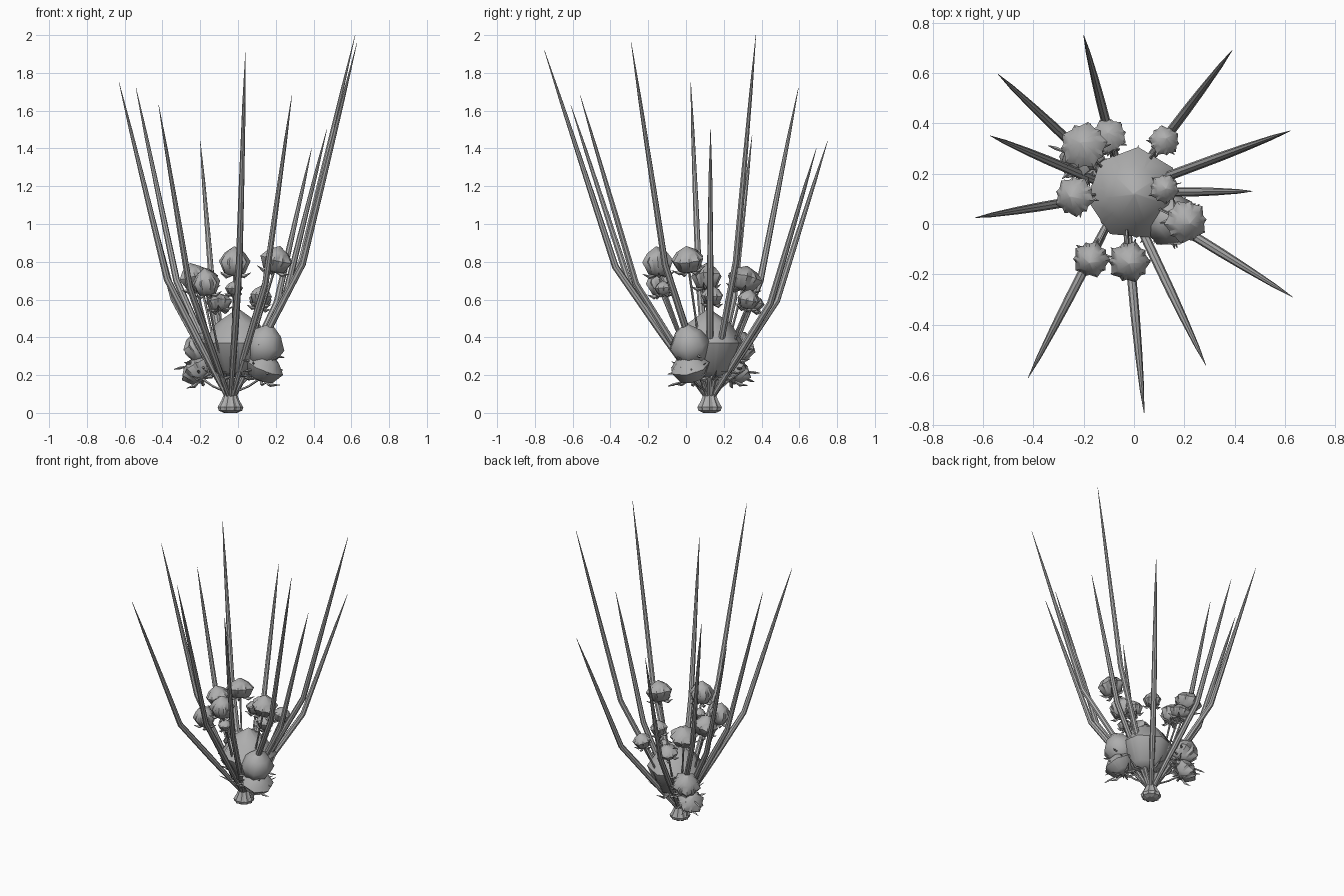
import bpy, bmesh, math, random
from mathutils import Vector, Matrix

random.seed(4)
if "Cube" in bpy.data.objects:
    bpy.data.objects.remove(bpy.data.objects["Cube"])

grey = bpy.data.materials.new("plain grey")
grey.use_nodes = True
GREY = (0.42, 0.42, 0.42, 1)
grey.diffuse_color = GREY
grey.node_tree.nodes["Principled BSDF"].inputs["Base Color"].default_value = GREY

TIE = Vector((-0.04, 0.125, 0.1))


def finish(bm, name, angle=40):
    bmesh.ops.recalc_face_normals(bm, faces=bm.faces)
    mesh = bpy.data.meshes.new(name)
    bm.to_mesh(mesh)
    bm.free()
    ob = bpy.data.objects.new(name, mesh)
    bpy.context.collection.objects.link(ob)
    mesh.materials.append(grey)
    bpy.ops.object.select_all(action='DESELECT')
    ob.select_set(True)
    bpy.context.view_layer.objects.active = ob
    bpy.ops.object.shade_smooth_by_angle(angle=math.radians(angle))
    return ob


def skin(bm, rings):
    """Join equal rings of points into a closed skin."""
    loops = [[bm.verts.new(p) for p in ring] for ring in rings]
    n = len(loops[0])
    for a, b in zip(loops, loops[1:]):
        for i in range(n):
            j = (i + 1) % n
            bm.faces.new((a[i], a[j], b[j], b[i]))
    bm.faces.new(loops[0])
    bm.faces.new(loops[-1])


def tube(bm, path, radii, sides=6):
    rings = []
    for k, p in enumerate(path):
        d = path[min(k + 1, len(path) - 1)] - path[max(k - 1, 0)]
        q = d.to_track_quat('Z', 'Y')
        rings.append([p + q @ Vector((math.cos(t) * radii[k], math.sin(t) * radii[k], 0))
                      for t in (math.tau * i / sides for i in range(sides))])
    skin(bm, rings)


def lathe(bm, matrix, profile, sides, flute=0.0, turn=0.0):
    rings = []
    for r, z in profile:
        rings.append([matrix @ Vector((math.cos(t) * r * f, math.sin(t) * r * f, z))
                      for t, f in ((turn + math.tau * i / sides, 1 - flute * (i % 2))
                                   for i in range(sides))])
    skin(bm, rings)


# Fluted foot, the cut stem ends flaring below the tie
bm = bmesh.new()
lathe(bm, Matrix.Translation((TIE.x, TIE.y, 0)),
      [(0.035, 0.0), (0.062, 0.012), (0.068, 0.03), (0.048, 0.065),
       (0.034, 0.1), (0.04, 0.13), (0.055, 0.18)], 20, 0.14)
finish(bm, "stem_foot", 25)

# Long bent reeds, each given by its tip
tips = [(-0.2, 0.75, 1.44), (0.39, 0.69, 1.4), (0.62, 0.37, 2.0), (0.47, 0.13, 1.5),
        (0.63, -0.29, 1.96), (0.285, -0.56, 1.68), (0.04, -0.75, 1.92),
        (-0.42, -0.61, 1.63), (-0.63, 0.025, 1.75), (-0.57, 0.35, 1.47),
        (-0.54, 0.595, 1.72)]
for n, tip in enumerate(tips):
    tip = Vector(tip)
    d = tip - TIE
    flat = Vector((d.x, d.y, 0))
    start = TIE + flat.normalized() * 0.015 - Vector((0, 0, 0.02))
    elbow = TIE + flat * 0.57 + Vector((0, 0, d.z * 0.37))
    path = [start, start.lerp(elbow, 0.5), elbow, elbow.lerp(tip, 0.35),
            elbow.lerp(tip, 0.75), tip]
    bm = bmesh.new()
    tube(bm, path, [0.012, 0.019, 0.018, 0.015, 0.009, 0.001], 8)
    finish(bm, f"reed_{n + 1}")

# Flower heads: name, centre, radius, half height, tilt in degrees
heads = [
    ("centre_bloom", (0.0, 0.12, 0.36), 0.19, 0.19, 0),
    ("front_bloom", (0.14, 0.02, 0.36), 0.115, 0.12, 20),
    ("front_low_bloom", (0.14, 0.02, 0.24), 0.11, 0.08, 25),
    ("back_bloom", (-0.2, 0.28, 0.35), 0.1, 0.09, 30),
    ("back_low_bloom", (-0.22, 0.26, 0.225), 0.095, 0.07, 40),
    ("front_bud", (-0.02, -0.15, 0.8), 0.088, 0.082, 5),
    ("left_bud", (0.205, 0.01, 0.81), 0.092, 0.075, 15),
    ("right_front_bud", (-0.17, -0.14, 0.69), 0.078, 0.078, 12),
    ("right_bud", (-0.235, 0.11, 0.72), 0.085, 0.075, 15),
    ("right_back_bud", (-0.2, 0.31, 0.71), 0.1, 0.07, 15),
    ("back_bud", (-0.1, 0.35, 0.585), 0.075, 0.05, 15),
    ("back_left_bud", (0.12, 0.33, 0.6), 0.065, 0.055, 15),
    ("left_small_bud", (0.12, 0.14, 0.62), 0.062, 0.055, 8),
    ("front_small_bud", (-0.02, -0.12, 0.66), 0.05, 0.04, 5),
]
bud_profile = [(0.2, -0.9), (0.65, -0.75), (0.98, 0.05), (0.62, 0.6), (0.03, 1.0)]
for name, centre, radius, half, tilt in heads:
    c = Vector(centre)
    out = Vector((c.x - TIE.x, c.y - TIE.y, 0)).normalized()
    lean = Matrix.Rotation(math.radians(tilt), 4, Vector((-out.y, out.x, 0)))
    place = Matrix.Translation(c) @ lean
    body = place @ Matrix.Diagonal((radius, radius, half, 1))
    turn = random.uniform(0, math.tau)
    bm = bmesh.new()
    # Two overlapping five-petal shells
    lathe(bm, body, bud_profile, 5 if radius < 0.11 else 7, 0, turn)
    lathe(bm, body @ Matrix.Diagonal((0.94, 0.94, 0.96, 1)), bud_profile,
          5 if radius < 0.11 else 7, 0, turn + 0.6)
    finish(bm, name, 50)

    # Thin stem and pointed sepals below the head
    bm = bmesh.new()
    foot = place @ Vector((0, 0, -half * 0.8))
    mid = TIE.lerp(foot, 0.5) + out * 0.02
    tube(bm, [TIE, mid, foot], [0.006, 0.006, 0.007], 5)
    for i in range(5):
        t = turn + math.tau * i / 5
        ray = Vector((math.cos(t), math.sin(t), 0))
        path = [foot, place @ (ray * radius * 0.6 + Vector((0, 0, -half * 0.95))),
                place @ (ray * radius * 1.02 + Vector((0, 0, -half * 0.7)))]
        tube(bm, path, [0.004, 0.01, 0.001], 4)
    finish(bm, name + "_stem")

# Loose twigs sticking out among the low blooms
bm = bmesh.new()
for c in (Vector((0.12, 0.03, 0.26)), Vector((-0.2, 0.26, 0.28)), Vector((-0.02, 0.14, 0.28))):
    for i in range(14):
        t = random.uniform(0, math.tau)
        ray = Vector((math.cos(t), math.sin(t), random.uniform(-0.3, 0.3)))
        p = c + Vector((0, 0, random.uniform(-0.09, 0.1)))
        reach = random.uniform(0.11, 0.15)
        tube(bm, [p + ray * 0.05, p + ray * reach * 0.8, p + ray * reach],
             [0.004, 0.007, 0.002], 4)
finish(bm, "twigs")
